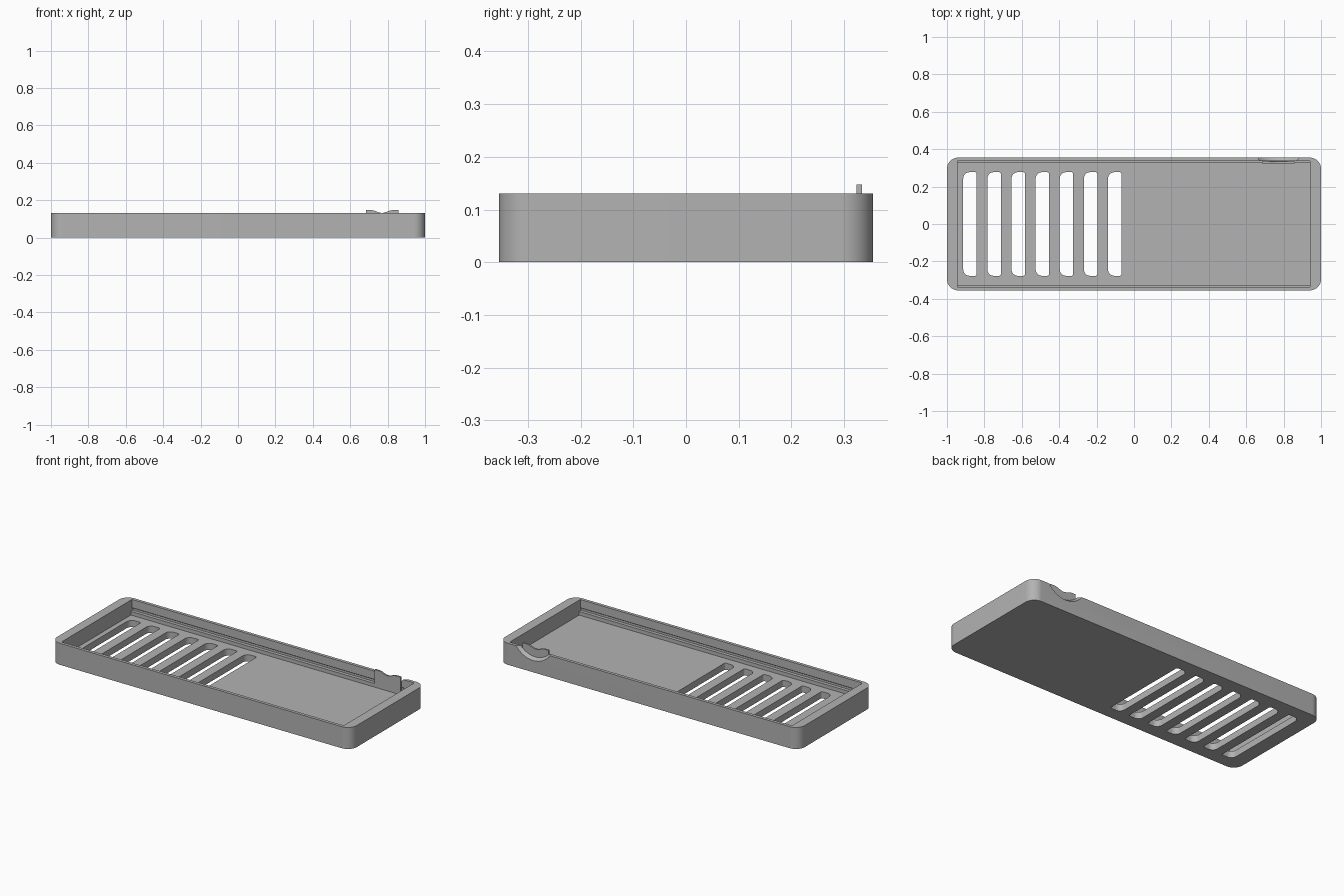
import bpy, bmesh, math
from mathutils import Matrix, Vector

if "Cube" in bpy.data.objects:
    bpy.data.objects.remove(bpy.data.objects["Cube"])

grey = bpy.data.materials.new("plain grey")
grey.use_nodes = True
grey.diffuse_color = (0.45, 0.45, 0.45, 1)
grey.node_tree.nodes["Principled BSDF"].inputs["Base Color"].default_value = (0.45, 0.45, 0.45, 1)


def make_object(name, bm, helper=False):
    bmesh.ops.recalc_face_normals(bm, faces=bm.faces)
    mesh = bpy.data.meshes.new(name)
    bm.to_mesh(mesh)
    bm.free()
    obj = bpy.data.objects.new(name, mesh)
    bpy.context.collection.objects.link(obj)
    mesh.materials.append(grey)
    obj.hide_render = helper
    return obj


def prism(name, points, step, helper=False):
    """Extrude a closed 3D outline along step."""
    bm = bmesh.new()
    face = bm.faces.new([bm.verts.new(p) for p in points])
    new = bmesh.ops.extrude_face_region(bm, geom=[face])["geom"]
    bmesh.ops.translate(bm, vec=step, verts=[v for v in new if isinstance(v, bmesh.types.BMVert)])
    return make_object(name, bm, helper)


def rounded(cx, hx, hy, z, r_left, r_right, n=8):
    """Rectangle outline with separate corner radii on its left and right."""
    pts = []
    for q, (sx, sy) in enumerate([(1, 1), (-1, 1), (-1, -1), (1, -1)]):
        r = r_right if sx > 0 else r_left
        for i in range(n + 1):
            a = math.pi / 2 * (q + i / n)
            pts.append((cx + sx * (hx - r) + r * math.cos(a), sy * (hy - r) + r * math.sin(a), z))
    return pts


def cut(target, cutter):
    mod = target.modifiers.new("cut", 'BOOLEAN')
    mod.operation = 'DIFFERENCE'
    mod.solver = 'EXACT'
    mod.object = cutter
    bpy.context.view_layer.objects.active = target
    bpy.ops.object.modifier_apply(modifier=mod.name)
    bpy.data.objects.remove(cutter)


# Tray body with rounded vertical corners
body = prism("tray_body", rounded(0, 1, 0.355, 0, 0.06, 0.06, 12), Vector((0, 0, 0.13)))

# Cavity with a ledge and a narrow groove along both long walls
half = [(0.325, 0.04), (0.325, 0.062), (0.345, 0.062), (0.345, 0.074), (0.336, 0.08), (0.336, 0.2)]
profile = half + [(-y, z) for y, z in reversed(half)]
cut(body, prism("cavity_cutter", [(-0.943, y, z) for y, z in profile], Vector((1.884, 0, 0)), True))

# Seven ventilation slots through the floor
for i in range(7):
    outline = rounded(-0.877 + 0.129 * i, 0.036, 0.277, -0.1, 0.034, 0.01)
    cut(body, prism("slot_cutter", outline, Vector((0, 0, 0.2)), True))

# Tapered thumb scoop in the back wall
bm = bmesh.new()
bmesh.ops.create_cone(bm, cap_ends=True, segments=96, radius1=0.145, radius2=0.122, depth=0.03,
                      matrix=Matrix.Translation((0.772, 0.348, 0.21)) @ Matrix.Rotation(math.pi / 2, 4, 'X'))
cut(body, make_object("scoop_cutter", bm, True))

# Latch tab with a finger dip, standing on the back ledge
dip = []
for i in range(17):
    t = i / 16
    dip.append((0.83 - 0.12 * t, 0.324, 0.1395 + 0.0075 * math.cos(2 * math.pi * t)))
tab_outline = [(0.685, 0.324, 0.05), (0.858, 0.324, 0.05), (0.858, 0.324, 0.147)] + dip + [(0.685, 0.324, 0.147)]
tab = prism("latch_tab", tab_outline, Vector((0, 0.01, 0)))

# Smooth the curves, keep hard edges
for obj in (body, tab):
    bpy.ops.object.select_all(action='DESELECT')
    obj.select_set(True)
    bpy.context.view_layer.objects.active = obj
    bpy.ops.object.shade_smooth_by_angle(angle=math.radians(30))
